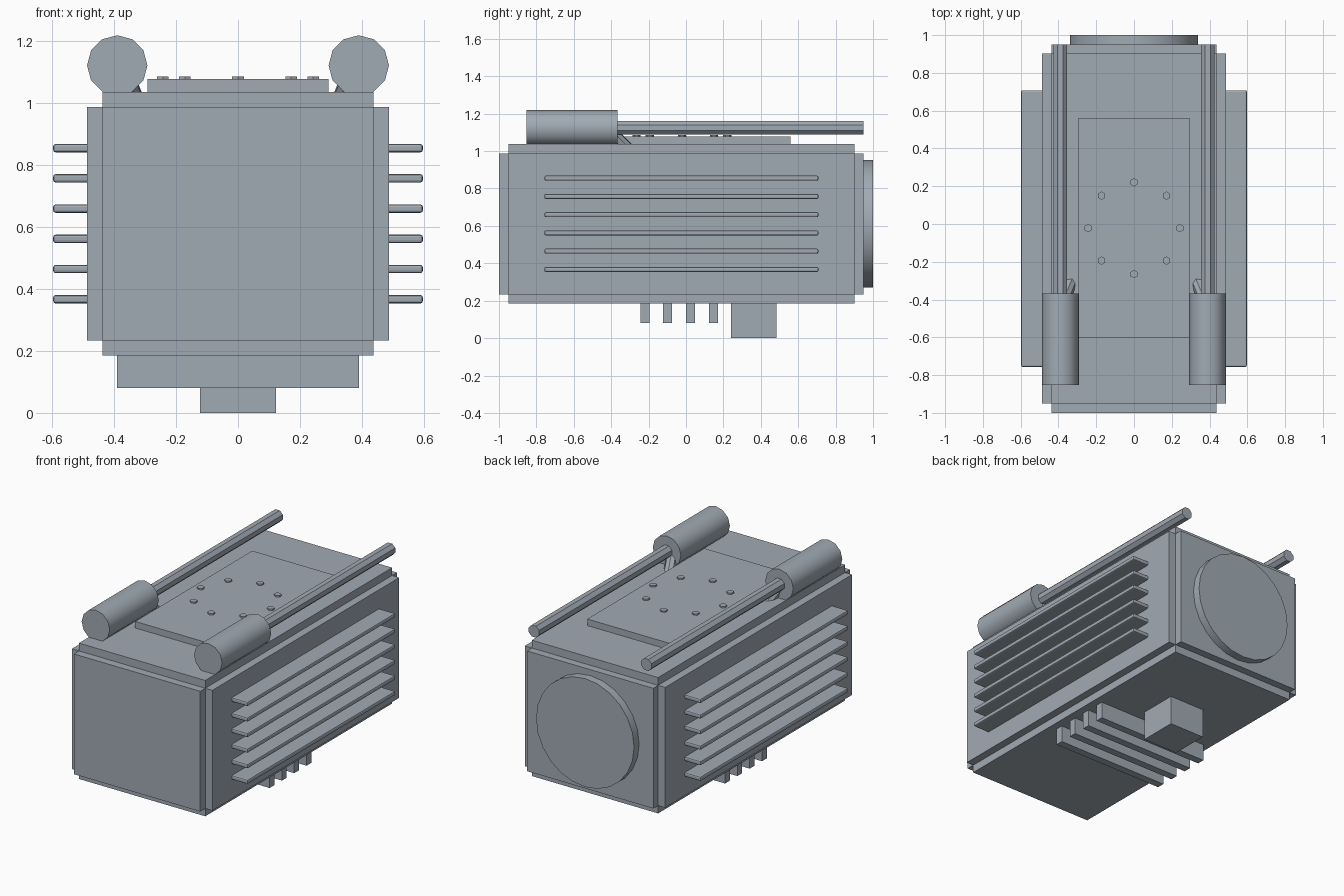
import bpy, math
from mathutils import Vector

if "Cube" in bpy.data.objects:
    bpy.data.objects.remove(bpy.data.objects["Cube"])

# Blue-grey metal
metal = bpy.data.materials.new("blue_grey_metal")
metal.diffuse_color = (.355, .405, .455, 1)
metal.use_nodes = True
metal.node_tree.nodes["Principled BSDF"].inputs["Base Color"].default_value = metal.diffuse_color


def box(name, x0, x1, y0, y1, z0, z1, bevel=0):
    bpy.ops.mesh.primitive_cube_add(
        size=1, location=((x0 + x1) / 2, (y0 + y1) / 2, (z0 + z1) / 2))
    o = bpy.context.object
    o.name = name
    o.scale = (x1 - x0, y1 - y0, z1 - z0)
    bpy.ops.object.transform_apply(location=False, rotation=False, scale=True)
    o.data.materials.append(metal)
    if bevel:
        m = o.modifiers.new("bevel", 'BEVEL')
        m.width = bevel
        m.segments = 2
    return o


def rod(name, a, b, r, sides, smooth=False, roll=0):
    """Cylinder running from point a to point b."""
    a, b = Vector(a), Vector(b)
    bpy.ops.mesh.primitive_cylinder_add(vertices=sides, radius=r, depth=(b - a).length)
    o = bpy.context.object
    o.name = name
    o.data.materials.append(metal)
    o.rotation_euler = (b - a).to_track_quat('Z', 'Y').to_euler()
    o.location = (a + b) / 2
    if roll:
        o.rotation_euler.rotate_axis('Z', roll)
    if smooth:
        bpy.ops.object.shade_smooth_by_angle(angle=math.radians(35))
    return o


# Main body: three overlapping boxes leave stepped edges
box("body_long", -.438, .438, -1, .95, .234, .988)
box("body_wide", -.487, .487, -.95, .902, .234, .988)
box("body_tall", -.438, .438, -.95, .902, .185, 1.037)

# Round rear cap
rod("rear_cap", (0, .90, .611), (0, 1, .611), .34, 24, True)

# Top plate with a ring of hexagonal bolts
box("top_plate", -.293, .293, -.60, .56, 1.0, 1.078)
for i in range(8):
    a = i * math.pi / 4
    x, y = .243 * math.cos(a), -.022 + .243 * math.sin(a)
    rod("bolt", (x, y, 1.06), (x, y, 1.087), .022, 6)

# Underside ribs and mounting block
for i in range(4):
    y = -.22 + i * .122
    box("bottom_rib", -.39, .39, y - .024, y + .024, .08, .21)
box("mount_block", -.122, .122, .24, .484, 0, .21)

for s in (-1, 1):
    # Side cooling fins
    for i in range(6):
        z = .367 + i * .0976
        xs = sorted((s * .46, s * .597))
        box("side_fin", xs[0], xs[1], -.757, .708, z - .0135, z + .0135, .008)
    # Top canister, long tube and angled strut
    x = s * .39
    rod("canister", (x, -.853, 1.122), (x, -.367, 1.122), .0975, 12, True)
    rod("tube", (x, -.40, 1.124), (x, .95, 1.124), .039, 8, roll=math.pi / 8)
    rod("strut", (s * .385, -.43, 1.13), (s * .332, -.30, 1.0), .034, 8)
